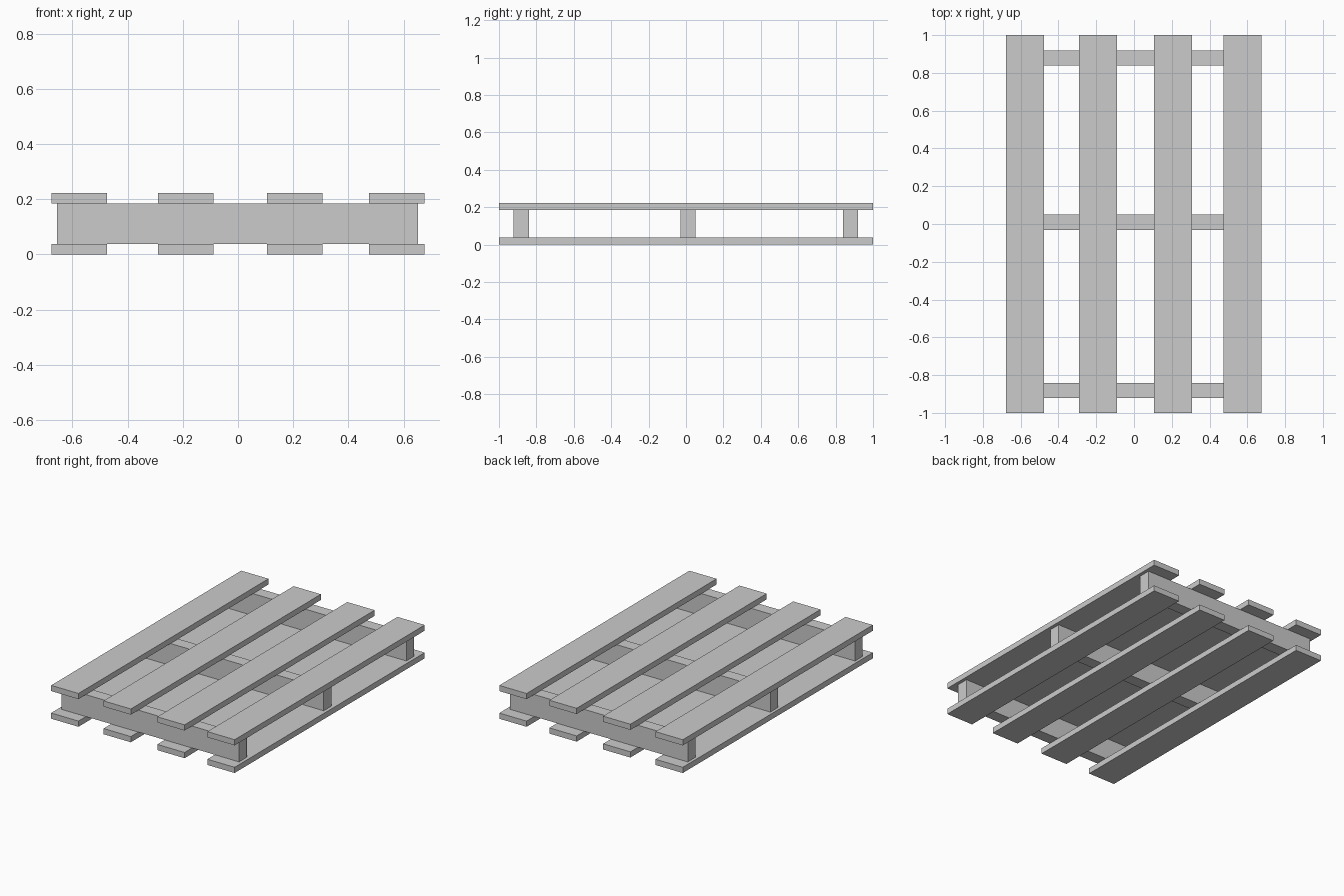
import bpy

if "Cube" in bpy.data.objects:
    bpy.data.objects.remove(bpy.data.objects["Cube"])

BOARD_T = 0.038     # deck board thickness
HEIGHT = 0.222      # overall height


def box(name, center, size):
    bpy.ops.mesh.primitive_cube_add(size=1, location=center)
    obj = bpy.context.object
    obj.name = name
    obj.scale = size
    bpy.ops.object.transform_apply(location=False, rotation=False, scale=True)
    return obj


# Long deck boards, matching rows on bottom and top
for i, x in enumerate((-0.576, -0.19, 0.206, 0.575), 1):
    for layer, z in (("bottom", BOARD_T / 2), ("top", HEIGHT - BOARD_T / 2)):
        box(f"{layer}_board_{i}", (x, 0, z), (0.201, 2.0, BOARD_T))

# Cross stringers between the two decks
for place, y in (("front", -0.881), ("middle", 0.01), ("back", 0.879)):
    box(f"{place}_stringer", (-0.002, y, HEIGHT / 2),
        (1.31, 0.081, HEIGHT - 2 * BOARD_T))
